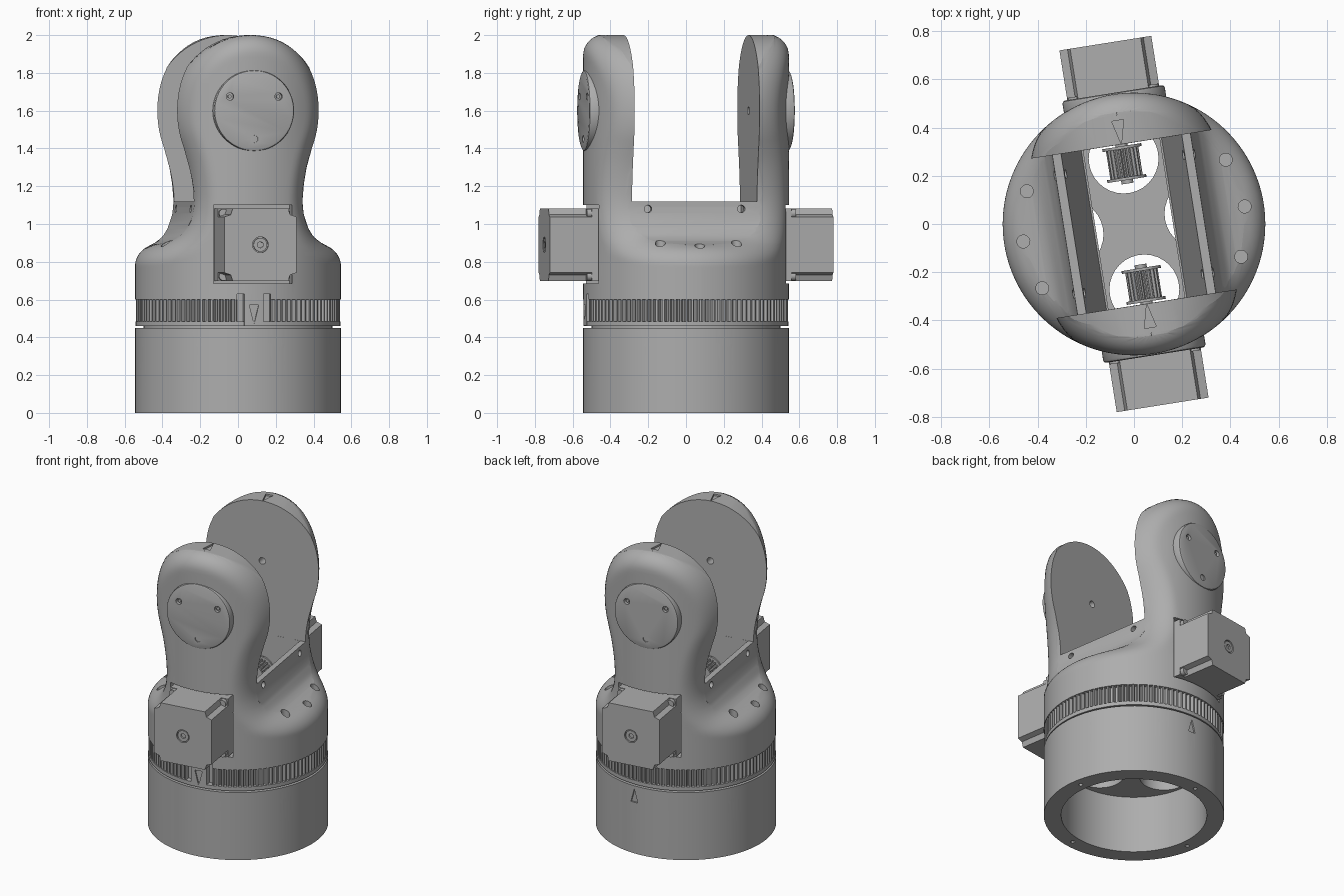
import bpy, bmesh, math
from mathutils import Matrix, Vector, kdtree

if "Cube" in bpy.data.objects:
    bpy.data.objects.remove(bpy.data.objects["Cube"])

R, FILLET, INNER = 0.545, 0.1, 0.335
HEAD_Z, HEAD_R, SADDLE_Z, MOTOR_Z = 1.6, 0.4, 1.12, 0.89
TURN = Matrix.Rotation(math.radians(9), 4, 'Z')
X, Y, Z = Vector((1, 0, 0)), Vector((0, 1, 0)), Vector((0, 0, 1))

grey = bpy.data.materials.new("plain_grey")
grey.use_nodes = True
grey.diffuse_color = (0.42, 0.42, 0.42, 1)
grey.node_tree.nodes["Principled BSDF"].inputs["Base Color"].default_value = grey.diffuse_color
parts = []


def make(name, bm):
    bmesh.ops.recalc_face_normals(bm, faces=bm.faces)
    me = bpy.data.meshes.new(name)
    bm.to_mesh(me)
    bm.free()
    me.materials.append(grey)
    o = bpy.data.objects.new(name, me)
    bpy.context.collection.objects.link(o)
    parts.append(o)
    return o


def box(name, lo, hi):
    bm = bmesh.new()
    bmesh.ops.create_cube(bm, size=1)
    lo, hi = Vector(lo), Vector(hi)
    for v in bm.verts:
        v.co = (lo + hi) / 2 + v.co * (hi - lo)
    return make(name, bm)


def cyl(name, r, a, b, seg=32, bevel=0):
    """Cylinder from point a to point b, with an optional bevel on its rims."""
    a, b = Vector(a), Vector(b)
    bm = bmesh.new()
    bmesh.ops.create_cone(bm, cap_ends=True, segments=seg, radius1=r, radius2=r, depth=(b - a).length)
    if bevel:
        rims = [e for e in bm.edges if abs(e.verts[0].co.z - e.verts[1].co.z) < 1e-5]
        bmesh.ops.bevel(bm, geom=rims, offset=bevel, segments=2, affect='EDGES', profile=0.5)
    rot = Z.rotation_difference((b - a).normalized()).to_matrix().to_4x4()
    bm.transform(Matrix.Translation((a + b) / 2) @ rot)
    return make(name, bm)


def prism(name, pts, z0, z1, matrix=Matrix()):
    bm = bmesh.new()
    face = bm.faces.new([bm.verts.new((x, y, z0)) for x, y in pts])
    top = bmesh.ops.extrude_face_region(bm, geom=[face])["geom"]
    bmesh.ops.translate(bm, vec=(0, 0, z1 - z0), verts=[g for g in top if isinstance(g, bmesh.types.BMVert)])
    bm.transform(matrix)
    return make(name, bm)


def gear(r_out, r_in, teeth):
    pts = []
    for i in range(teeth):
        for k, r in enumerate((r_in, r_out, r_out, r_in)):
            t = math.tau * (i + (k + 0.3 * (k > 1)) / 4.6) / teeth
            pts.append((r * math.cos(t), r * math.sin(t)))
    return pts


def combine(target, tool, op='DIFFERENCE'):
    tool.hide_render = True
    m = target.modifiers.new("cut", 'BOOLEAN')
    m.operation, m.object, m.solver = op, tool, 'EXACT'
    bpy.context.view_layer.objects.active = target
    bpy.ops.object.modifier_apply(modifier=m.name)
    parts.remove(tool)
    bpy.data.objects.remove(tool)


def turned(side):
    return Matrix.Rotation(0 if side < 0 else math.pi, 4, 'Z')


# Yoke silhouette: round head, waist and flared shoulder, as (half width, height)
keys = [(0.357, 1.42), (0.32, 1.32), (0.298, 1.22), (0.29, 1.13), (0.298, 1.05),
        (0.325, 0.98), (0.365, 0.93), (0.42, 0.9), (0.5, 0.882), (0.7, 0.865)]
outline = []
for i in range(121):
    t = math.radians(90 - i * 116.7 / 120)
    outline.append(Vector((HEAD_R * math.cos(t), HEAD_Z + HEAD_R * math.sin(t))))
ks = [Vector(k) for k in [(0.382, 1.48)] + keys + [keys[-1]]]
for p0, p1, p2, p3 in zip(ks, ks[1:], ks[2:], ks[3:]):
    for j in range(1, 17):
        t = j / 16
        outline.append(0.5 * (2 * p1 + (p2 - p0) * t + (2 * p0 - 5 * p1 + 4 * p2 - p3) * t * t
                              + (3 * p1 - p0 - 3 * p2 + p3) * t ** 3))
tree = kdtree.KDTree(len(outline))
for i, p in enumerate(outline):
    tree.insert((p.x, 0, p.y), i)
tree.balance()


def half_width(z):
    for p, q in zip(outline, outline[1:]):
        if q.y <= z <= p.y:
            return p.x + (q.x - p.x) * (p.y - z) / max(p.y - q.y, 1e-9)
    return 1.0


def inside(x, y, z, limit):
    """Cylinder crossed with the silhouette, with a rounded edge between them."""
    a = R - math.hypot(x, y)
    if a < 0 or x > limit:
        return False
    b = tree.find((x, 0, z))[2]
    return math.hypot(max(FILLET - a, 0), max(FILLET - b, 0)) < FILLET


def reach(test):
    lo, hi = 0.0, R + 0.001
    for _ in range(24):
        mid = (lo + hi) / 2
        lo, hi = (mid, hi) if test(mid) else (lo, mid)
    return lo


# Yoke body lofted upward through the rounded sections
rows = [0.6, 0.74] + [0.76 + 0.01 * i for i in range(24)] + [1.02 + 0.035 * i for i in range(13)]
rows += [HEAD_Z + HEAD_R * math.sin(math.radians(5 * i - 20)) for i in range(22)] + [1.9997]
bm, rings, N = bmesh.new(), [], 40
for z in rows:
    lim = half_width(z)
    w = reach(lambda x: inside(x, 0, z, lim))
    front = []
    for i in range(N + 1):
        x = w * math.sin(math.pi * (i / N - 0.5))
        front.append((x, max(reach(lambda y: inside(abs(x) * 0.9999, y, z, lim)), 0.002)))
    ring = [(x, -y, z) for x, y in front] + [(x, y, z) for x, y in reversed(front)]
    rings.append([bm.verts.new(c) for c in ring])
for r0, r1 in zip(rings, rings[1:]):
    for i in range(len(r0)):
        j = (i + 1) % len(r0)
        bm.faces.new((r0[i], r0[j], r1[j], r1[i]))
bm.faces.new(rings[0])
bm.faces.new(rings[-1])
yoke = make("yoke_body", bm)

# Gap between the arms, and the tapered well below it
combine(yoke, box("gap", (-1, -INNER, SADDLE_Z), (1, INNER, 2.2)))
well = box("well", (-0.257, -INNER + 0.0005, 0.55), (0.257, INNER - 0.0005, 1.14))
for v in well.data.vertices:
    if v.co.z < 0.6:
        v.co.x *= 0.62
combine(yoke, well)

# Screw holes in the saddle walls and shoulders
for s in (-1, 1):
    combine(yoke, cyl("hole", 0.02, (-0.6, 0.25 * s, 1.08), (0.6, 0.25 * s, 1.08), 16))
    for deg in (-26, 0, 26):
        t = math.radians(deg)
        p = Vector((s * 0.465 * math.cos(t), 0.465 * math.sin(t), 0.84))
        combine(yoke, cyl("hole", 0.027, p, p + 0.2 * Z, 16))

arrow = [(-0.025, 0), (0.025, 0), (0, 0.1)]
for s, side in ((-1, "front"), (1, "back")):
    # Motor pocket, axle hole and index mark in each arm
    combine(yoke, box("pocket", (-0.21, min(s * 0.42, s * 0.7), 0.685), (0.21, max(s * 0.42, s * 0.7), 1.1)))
    combine(yoke, cyl("hole", 0.022, (0, s * 0.3, HEAD_Z), (0, s * 0.4, HEAD_Z), 16))
    combine(yoke, prism("mark", arrow, 1.988, 2.1, turned(s) @ Matrix.Translation((0, -0.435, 0))))

    # Bearing cover with three screw holes
    cover = cyl(side + "_bearing_cover", 0.215, (0, s * 0.45, HEAD_Z), (0, s * 0.551, HEAD_Z), 64, 0.012)
    for deg in (30, 150, 270):
        t = math.radians(deg)
        p = Vector((0.15 * math.cos(t), s * 0.525, HEAD_Z + 0.15 * math.sin(t)))
        combine(cover, cyl("hole", 0.02, p, p + Y * s * 0.1, 16))
        cyl(side + "_cover_screw", 0.011, p - Y * s * 0.01, p + Y * s * 0.016, 6)

    # Motor: mounting flange, corner-cut can and rear boss
    stand = turned(s) @ Matrix.Translation((0, 0, MOTOR_Z)) @ Matrix.Rotation(math.pi / 2, 4, 'X')
    h, c = 0.193, 0.045
    corners = []
    for sx, sy in ((1, 1), (-1, 1), (-1, -1), (1, -1)):
        pair = [(sx * h, sy * (h - c)), (sx * (h - c * 0.75), sy * (h - c * 0.75)), (sx * (h - c), sy * h)]
        corners += pair if sx * sy > 0 else pair[::-1]
    can = prism(side + "_motor_can", corners, 0.5, 0.76, stand)
    prism(side + "_motor_flange", [(h, h), (-h, h), (-h, -h), (h, -h)], 0.41, 0.535, stand)
    combine(can, cyl("hole", 0.042, (0, s * 0.745, MOTOR_Z), (0, s * 0.8, MOTOR_Z)))
    boss = cyl(side + "_motor_boss", 0.036, (0, s * 0.72, MOTOR_Z), (0, s * 0.757, MOTOR_Z))
    combine(boss, cyl("hole", 0.017, (0, s * 0.735, MOTOR_Z), (0, s * 0.8, MOTOR_Z), 6))
    for sx in (-1, 1):
        for sz in (-1, 1):
            p = Vector((sx * 0.166, s * 0.53, MOTOR_Z + sz * 0.166))
            cyl(side + "_motor_screw", 0.024, p, p + Y * s * 0.03, 16)

    # Toothed pulley on the motor shaft
    prism(side + "_pulley", gear(0.068, 0.056, 20), 0.19, 0.325, stand)
    for y in (0.185, 0.315):
        cyl(side + "_pulley_rim", 0.082, (0, s * y, MOTOR_Z), (0, s * (y + 0.012), MOTOR_Z))
    cyl(side + "_motor_shaft", 0.025, (0, s * 0.17, MOTOR_Z), (0, s * 0.42, MOTOR_Z), 16)

# Turntable core, its flange and the toothed ring, all open in the middle
core = cyl("turntable_core", 0.5, (0, 0, 0.45), (0, 0, 0.605), 96)
flange = cyl("turntable_flange", 0.542, (0, 0, 0.46), (0, 0, 0.485), 128)
teeth = prism("toothed_ring", gear(0.541, 0.518, 110), 0.485, 0.602)
for part in (core, flange, teeth):
    combine(part, box("well", (-0.16, -INNER, 0.4), (0.16, INNER, 0.7)))

# Index tab standing in a notch of the ring
for part in (teeth, yoke):
    combine(part, box("notch", (-0.09, -0.7, 0.48), (0.09, -0.5, 0.63)))
tab = cyl("index_tab", 0.5445, (0, 0, 0.462), (0, 0, 0.635), 128)
combine(tab, box("tab_limit", (-0.052, -0.6, 0.4), (0.052, -0.48, 0.7)), 'INTERSECT')
face_front = Matrix.Rotation(math.pi / 2, 4, 'X')
combine(tab, prism("mark", [(x, 0.57 - y) for x, y in arrow], 0.535, 0.6, face_front))

for o in parts:
    o.data.transform(TURN)

# Fixed base: a tube with counterbored side screws and an index mark
base = cyl("base_tube", R, (0, 0, 0), (0, 0, 0.45), 128)
combine(base, cyl("bore", 0.44, (0, 0, -0.1), (0, 0, 0.6), 96))
for i in range(8):
    t = math.radians(22.5 + 45 * i)
    d = Vector((math.cos(t), math.sin(t), 0))
    combine(base, cyl("hole", 0.05, d * 0.49 + 0.4 * Z, d * 0.6 + 0.4 * Z, 24))
    screw = cyl("base_screw", 0.034, d * 0.46 + 0.4 * Z, d * 0.52 + 0.4 * Z, 24)
    combine(screw, cyl("hole", 0.017, d * 0.5 + 0.4 * Z, d * 0.6 + 0.4 * Z, 6))
for i in range(4):
    t = math.radians(9 + 90 * i)
    p = Vector((0.49 * math.cos(t), 0.49 * math.sin(t), 0))
    combine(base, cyl("hole", 0.013, p - 0.1 * Z, p + 0.05 * Z, 12))
mark = prism("mark", [(x, 0.34 + y * 0.9) for x, y in arrow], 0.535, 0.6, turned(1) @ face_front)
combine(base, mark)

# Cross-shaped plate closing the top of the base, with a centre post
plate = cyl("cross_plate", 0.445, (0, 0, 0.38), (0, 0, 0.449), 96)
for i in range(4):
    d = TURN @ Matrix.Rotation(i * math.pi / 2, 4, 'Z') @ (0.275 * X)
    combine(plate, cyl("opening", 0.145, d, d + Z, 32))
cyl("centre_post", 0.03, (0, 0, 0.28), (0, 0, 0.39), 20)

# Smooth shading with sharp edges kept
bpy.ops.object.select_all(action='DESELECT')
for o in parts:
    o.select_set(True)
bpy.context.view_layer.objects.active = yoke
bpy.ops.object.shade_smooth_by_angle(angle=math.radians(30))
